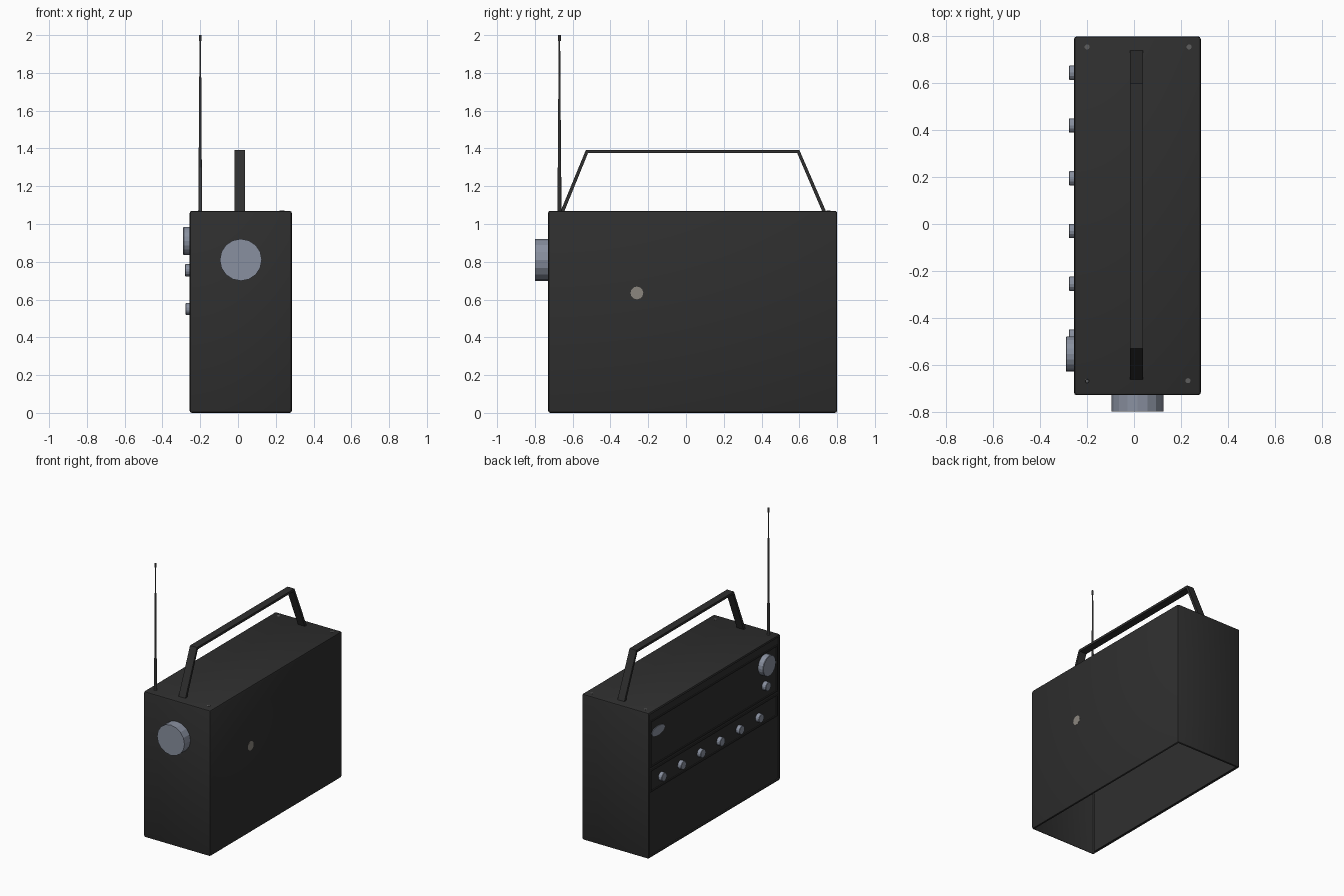
import bpy, bmesh, math
from mathutils import Vector, Matrix

if "Cube" in bpy.data.objects:
    bpy.data.objects.remove(bpy.data.objects["Cube"])


def material(name, r, g, b):
    m = bpy.data.materials.new(name)
    m.diffuse_color = (r, g, b, 1)
    m.use_nodes = True
    m.node_tree.nodes["Principled BSDF"].inputs["Base Color"].default_value = m.diffuse_color
    return m


BLACK = material("soft black", 0.028, 0.028, 0.028)
SILVER = material("blue silver", 0.25, 0.28, 0.35)
STEEL = material("antenna grey", 0.11, 0.11, 0.11)
BADGE = material("warm grey", 0.26, 0.24, 0.21)


def finish(name, bm, mat, smooth=False):
    bmesh.ops.recalc_face_normals(bm, faces=bm.faces[:])
    me = bpy.data.meshes.new(name)
    bm.to_mesh(me)
    bm.free()
    ob = bpy.data.objects.new(name, me)
    bpy.context.collection.objects.link(ob)
    me.materials.append(mat)
    if smooth:
        bpy.context.view_layer.objects.active = ob
        ob.select_set(True)
        bpy.ops.object.shade_smooth_by_angle(angle=math.radians(35))
        ob.select_set(False)
    return ob


def rod(name, a, b, r1, r2, sides, mat, smooth=False, bevel=0, squash=1):
    """Cylinder or cone from a to b."""
    a, b = Vector(a), Vector(b)
    bm = bmesh.new()
    bmesh.ops.create_cone(bm, cap_ends=True, segments=sides, radius1=r1, radius2=r2, depth=(b - a).length)
    bmesh.ops.scale(bm, vec=(1, squash, 1), verts=bm.verts[:])
    if bevel:
        top = max(v.co.z for v in bm.verts)
        rim = [e for e in bm.edges if all(v.co.z > top - 1e-5 for v in e.verts)]
        bmesh.ops.bevel(bm, geom=rim, offset=bevel, segments=1, affect='EDGES')
    rot = (b - a).to_track_quat('Z', 'Y').to_matrix().to_4x4()
    bmesh.ops.transform(bm, matrix=Matrix.Translation((a + b) / 2) @ rot, verts=bm.verts[:])
    return finish(name, bm, mat, smooth)


def box(name, lo, hi, mat):
    bm = bmesh.new()
    bmesh.ops.create_cube(bm, size=1)
    for v in bm.verts:
        v.co = [lo[i] if v.co[i] < 0 else hi[i] for i in range(3)]
    return finish(name, bm, mat)


# Case: bevelled hollow shell, open underneath, recessed control side at -x
X0, X1, Y0, Y1, TOP = -0.256, 0.285, -0.73, 0.80, 1.07
bm = bmesh.new()
bmesh.ops.create_cube(bm, size=1)
for v in bm.verts:
    v.co = (X0 if v.co.x < 0 else X1, Y0 if v.co.y < 0 else Y1, 0 if v.co.z < 0 else TOP)
bmesh.ops.bevel(bm, geom=bm.edges[:], offset=0.012, segments=2, profile=0.5, affect='EDGES')
bm.normal_update()
under = [f for f in bm.faces if f.normal.z < -0.99]
bmesh.ops.delete(bm, geom=under, context='FACES')
side = [f for f in bm.faces if f.normal.x < -0.99]
bmesh.ops.inset_region(bm, faces=side, thickness=0.005, depth=0)
bmesh.ops.inset_region(bm, faces=side, thickness=0.002, depth=-0.008)
finish("case", bm, BLACK, smooth=True)

# Raised frames around the tuning panel and the control row
XP = X0 + 0.0085
for label, z0, z1 in (("tuning", 0.66, 1.00), ("control", 0.48, 0.64)):
    y0, y1, w = -0.70, 0.77, 0.009
    box(label + "_frame_bottom", (X0 + 0.001, y0, z0), (XP, y1, z0 + w), BLACK)
    box(label + "_frame_top", (X0 + 0.001, y0, z1 - w), (XP, y1, z1), BLACK)
    box(label + "_frame_left", (X0 + 0.001, y1 - w, z0 + w), (XP, y1, z1 - w), BLACK)
    box(label + "_frame_right", (X0 + 0.001, y0, z0 + w), (XP, y0 + w, z1 - w), BLACK)

# Knobs on the control side
rod("volume_knob", (XP, -0.555, 0.91), (-0.29, -0.555, 0.91), 0.075, 0.075, 20, SILVER, bevel=0.003)
rod("tone_knob", (XP, -0.555, 0.755), (-0.28, -0.555, 0.755), 0.032, 0.032, 14, SILVER, bevel=0.002)
for i in range(6):
    y = 0.645 - 0.225 * i
    rod(f"row_knob_{i + 1}", (XP, y, 0.55), (-0.277, y, 0.55), 0.031, 0.031, 14, SILVER, bevel=0.002)

# Plain badge and small plate on the opposite side
rod("badge", (XP, 0.68, 0.90), (XP - 0.005, 0.68, 0.90), 0.075, 0.075, 16, SILVER, squash=0.45)
rod("side_plate", (X1, -0.26, 0.635), (X1 + 0.001, -0.26, 0.635), 0.034, 0.034, 12, BADGE)

# Large tuning knob on the front end
rod("tuning_knob", (0.015, Y0 + 0.002, 0.81), (0.015, -0.80, 0.81), 0.111, 0.111, 16, SILVER)

# Carrying handle: flat strap swept along a bent profile
outer = [(-0.665, 1.065), (-0.53, 1.392), (0.60, 1.392), (0.742, 1.065)]
inner = [(-0.645, 1.065), (-0.519, 1.375), (0.589, 1.375), (0.722, 1.065)]
bm = bmesh.new()
rings = [[bm.verts.new((x, y, z)) for x, (y, z) in ((-0.018, o), (0.038, o), (0.038, n), (-0.018, n))]
         for o, n in zip(outer, inner)]
for a, b in zip(rings, rings[1:]):
    for i in range(4):
        j = (i + 1) % 4
        bm.faces.new((a[i], a[j], b[j], b[i]))
bm.faces.new(rings[0])
bm.faces.new(rings[-1])
finish("handle", bm, BLACK)

# Telescopic antenna with tip
AX, AY = -0.20, -0.67
levels = [1.065, 1.30, 1.55, 1.78, 1.975]
for i, (za, zb) in enumerate(zip(levels, levels[1:])):
    r = 0.0105 - 0.0018 * i
    rod(f"antenna_section_{i + 1}", (AX, AY, za), (AX, AY, zb), r, r - 0.0012, 10, STEEL, smooth=True)
rod("antenna_tip", (AX, AY, 1.97), (AX, AY, 2.0), 0.0075, 0.0075, 10, STEEL, smooth=True)

# Small screws in the other top corners
for i, (x, y) in enumerate(((-0.20, 0.755), (0.235, 0.755), (0.23, -0.668))):
    rod(f"top_screw_{i + 1}", (x, y, TOP), (x, y, TOP + 0.001), 0.011, 0.011, 10, STEEL)
